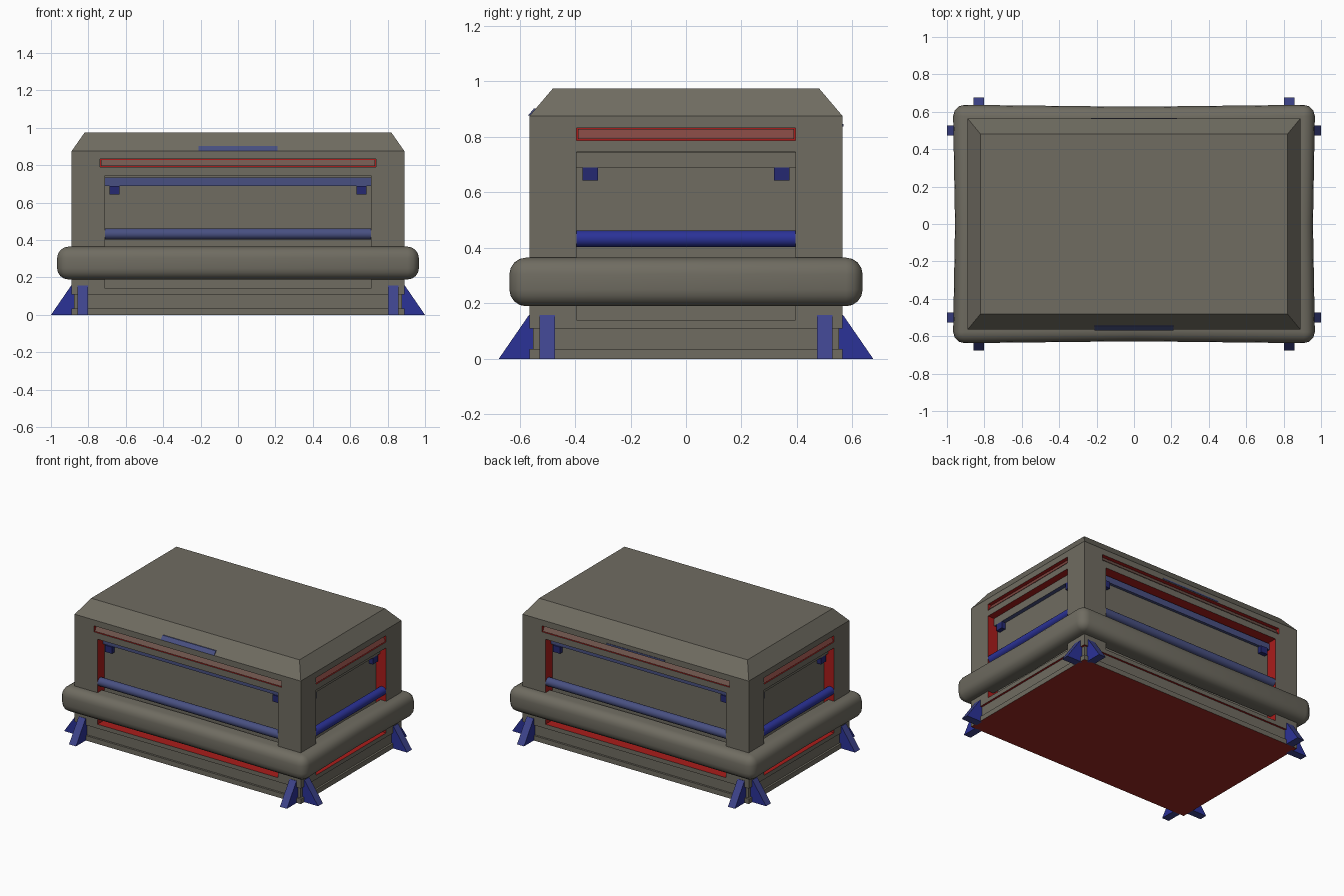
import bpy, bmesh, math
from mathutils import Vector

if "Cube" in bpy.data.objects:
    bpy.data.objects.remove(bpy.data.objects["Cube"], do_unlink=True)


def material(name, rgb):
    m = bpy.data.materials.new(name)
    m.use_nodes = True
    m.diffuse_color = (*rgb, 1)
    m.node_tree.nodes["Principled BSDF"].inputs["Base Color"].default_value = (*rgb, 1)
    return m


GREY = material("warm grey", (0.16, 0.15, 0.12))
BLUE = material("bright blue", (0.024, 0.032, 0.31))
DUSTY = material("dusty blue", (0.065, 0.08, 0.22))
NAVY = material("navy blue", (0.018, 0.022, 0.165))
FOOT = material("foot blue", (0.048, 0.057, 0.26))
RED = material("strong red", (0.4, 0.012, 0.011))
MAROON = material("maroon", (0.33, 0.022, 0.017))
ROSE = material("dusty red", (0.22, 0.062, 0.052))
BROWN = material("rosy brown", (0.165, 0.095, 0.077))

HX, HY = 0.89, 0.565      # half size of the body
DEPTH = 0.08              # depth of the large wall recesses


def finish(bm, name, *mats):
    bmesh.ops.recalc_face_normals(bm, faces=bm.faces)
    me = bpy.data.meshes.new(name)
    bm.to_mesh(me)
    bm.free()
    ob = bpy.data.objects.new(name, me)
    bpy.context.collection.objects.link(ob)
    for m in mats:
        me.materials.append(m)
    return ob


def add_box(bm, lo, hi):
    lo, hi = Vector(lo), Vector(hi)
    verts = bmesh.ops.create_cube(bm, size=1)["verts"]
    for v in verts:
        v.co = (lo + hi) / 2 + v.co * (hi - lo)
    return verts


def box(name, lo, hi, *mats):
    bm = bmesh.new()
    add_box(bm, lo, hi)
    return finish(bm, name, *mats)


def wall_box(axis, sign, half, depth, out, z0, z1, mid=0):
    """Corners of a box on one wall: axis 1 is front/back, axis 0 the sides."""
    wall = HY if axis else HX
    a, b = sorted((sign * (wall - depth), sign * (wall + out)))
    if axis:
        return (mid - half, a, z0), (mid + half, b, z1)
    return (a, mid - half, z0), (b, mid + half, z1)


WALLS = [(1, -1), (1, 1), (0, 1), (0, -1)]
HALF = {1: 0.71, 0: 0.395}       # half width of the recess on each wall
SLOT = {1: (0.738, 0.79, 0.833), 0: (0.395, 0.787, 0.833)}   # half width, bottom, top

# Body with bevelled roof
bm = bmesh.new()
add_box(bm, (-HX, -HY, 0.11), (HX, HY, 0.875))
roof = [f for f in bm.faces if f.calc_center_median().z > 0.87]
top = bmesh.ops.extrude_face_region(bm, geom=roof)
bmesh.ops.delete(bm, geom=roof, context="FACES_ONLY")
for v in [g for g in top["geom"] if isinstance(g, bmesh.types.BMVert)]:
    v.co = (math.copysign(0.82, v.co.x), math.copysign(0.48, v.co.y), 0.975)
body = finish(bm, "body", GREY, RED)

# Cut the wall recesses and upper slots
bm = bmesh.new()
for axis, s in WALLS:
    add_box(bm, *wall_box(axis, s, HALF[axis], DEPTH, 0.1, 0.14, 0.745))
    half, z0, z1 = SLOT[axis]
    add_box(bm, *wall_box(axis, s, half, 0.03, 0.1, z0, z1))
cutter = finish(bm, "recess_cutter", GREY)
cutter.hide_render = True
mod = body.modifiers.new("recesses", "BOOLEAN")
mod.operation = "DIFFERENCE"
mod.solver = "EXACT"
mod.object = cutter
bpy.context.view_layer.objects.active = body
bpy.ops.object.modifier_apply(modifier=mod.name)
bpy.data.objects.remove(cutter, do_unlink=True)

# Recess reveals and slots are red, walls and panels grey
for p in body.data.polygons:
    c, n = p.center, p.normal
    y_wall = abs(n.y) > 0.9 and abs(c.y) > 0.4
    x_wall = abs(n.x) > 0.9 and abs(c.x) > 0.75
    slot = c.z > 0.78 and abs(c.x) < HX - 0.01 and abs(c.y) < HY - 0.01
    grey = c.z > 0.87 or ((y_wall or x_wall) and not slot)
    p.material_index = 0 if grey else 1

# Base with a shallow groove and a maroon underside
box("base_groove", (-HX + 0.014, -HY + 0.014, 0.03), (HX - 0.014, HY - 0.014, 0.115), GREY)
plinth = box("base_plinth", (-HX, -HY, 0), (HX, HY, 0.035), GREY, MAROON)
for p in plinth.data.polygons:
    p.material_index = 1 if p.normal.z < -0.9 else 0

# Rounded bumper ring, slightly pinched at mid-wall
CX, CY, R, ZC, FLAT = 0.907, 0.577, 0.06, 0.277, 0.0275
profile = [(-0.06, ZC + FLAT + R)]
for half_turn, lift in ((0, FLAT), (1, -FLAT)):
    for i in range(5):
        t = math.pi / 2 * (half_turn + i / 4)
        profile.append((R * math.sin(t), ZC + lift + R * math.cos(t)))
profile.append((-0.06, ZC - FLAT - R))
stations = []
for k in range(4):
    a = k * math.pi / 2
    mid = Vector((round(math.cos(a)), round(math.sin(a))))
    stations.append((Vector((mid.x * (CX - 0.01), mid.y * (CY - 0.01))), mid, mid))
    sx, sy = (1, -1, -1, 1)[k], (1, 1, -1, -1)[k]
    for j in range(4):
        b = a + j * math.pi / 6
        stations.append((Vector((sx * CX, sy * CY)),
                         Vector((math.cos(b), math.sin(b))), Vector((sx, sy))))
bm = bmesh.new()
rings = []
for centre, direction, mitre in stations:
    ring = []
    for off, z in profile:
        xy = centre + (direction if off > 0 else mitre) * off
        ring.append(bm.verts.new((xy.x, xy.y, z)))
    rings.append(ring)
for i, ring in enumerate(rings):
    nxt = rings[(i + 1) % len(rings)]
    for j in range(len(ring)):
        q = (j + 1) % len(ring)
        bm.faces.new((ring[j], nxt[j], nxt[q], ring[q]))
bmesh.ops.remove_doubles(bm, verts=bm.verts, dist=0.0005)
bumper = finish(bm, "bumper", GREY)


def smooth(ob):
    bpy.ops.object.select_all(action="DESELECT")
    ob.select_set(True)
    bpy.context.view_layer.objects.active = ob
    bpy.ops.object.shade_smooth_by_angle(angle=math.radians(50))


smooth(bumper)

for (axis, s), side in zip(WALLS, ("front", "back", "left", "right")):
    half = HALF[axis]
    wall = HY if axis else HX

    # Sloped filler inside the upper slot
    w, z0, z1 = SLOT[axis]
    bm = bmesh.new()
    for v in add_box(bm, *wall_box(axis, s, w - 0.005, 0.03, -0.002, z0 + 0.005, z1 - 0.005)):
        if v.co.z > 0.81 and abs(v.co[axis]) > wall - 0.01:
            v.co[axis] = s * (wall - 0.022)
    finish(bm, side + "_slot_filler", BROWN if axis else ROSE)

    # Top bar and two blocks in the recess
    out, z1 = (-0.06, 0.735) if axis else (-0.05, 0.744)
    bar = box(side + "_top_bar", *wall_box(axis, s, half, DEPTH, out, 0.69, z1),
              DUSTY if axis else GREY, DUSTY)
    for p in bar.data.polygons:
        p.material_index = 1 if p.normal.z < -0.9 else 0
    for m in (-1, 1):
        mid = m * (half - 0.05)
        box(side + "_block", *wall_box(axis, s, 0.0275, DEPTH, -0.05, 0.643, 0.69, mid), NAVY)

    # Lower rail
    bm = bmesh.new()
    bmesh.ops.create_cone(bm, cap_ends=True, segments=20, radius1=0.03, radius2=0.03, depth=2 * half)
    rail = finish(bm, side + "_rail", DUSTY if axis else BLUE)
    rail.location[axis] = s * (wall - 0.03)
    rail.location.z = 0.433
    rail.rotation_euler = (0, math.pi / 2, 0) if axis else (math.pi / 2, 0, 0)
    smooth(rail)

    # Wedge feet near both ends of the wall
    for m in (-1, 1):
        mid = m * (0.83 if axis else 0.5)
        bm = bmesh.new()
        for v in add_box(bm, *wall_box(axis, s, 0.0275, 0.014, 0.11, 0, 0.157, mid)):
            if v.co.z > 0.1 and abs(v.co[axis]) > wall:
                v.co[axis] = s * (wall + 0.002)
        foot = finish(bm, side + "_foot", FOOT, BLUE)
        for p in foot.data.polygons:
            p.material_index = 1 if abs(p.normal[1 - axis]) > 0.9 else 0

# Handle plate lying on the front roof slope
bm = bmesh.new()
for v in add_box(bm, (-0.21, -0.57, 0.877), (0.21, -0.555, 0.902)):
    v.co.y += 0.85 * (v.co.z - 0.877)
finish(bm, "front_handle", DUSTY)

# Thin plate above the back slot
box("back_strip", (-0.23, HY - 0.005, 0.838), (0.23, HY + 0.003, 0.847), DUSTY)
